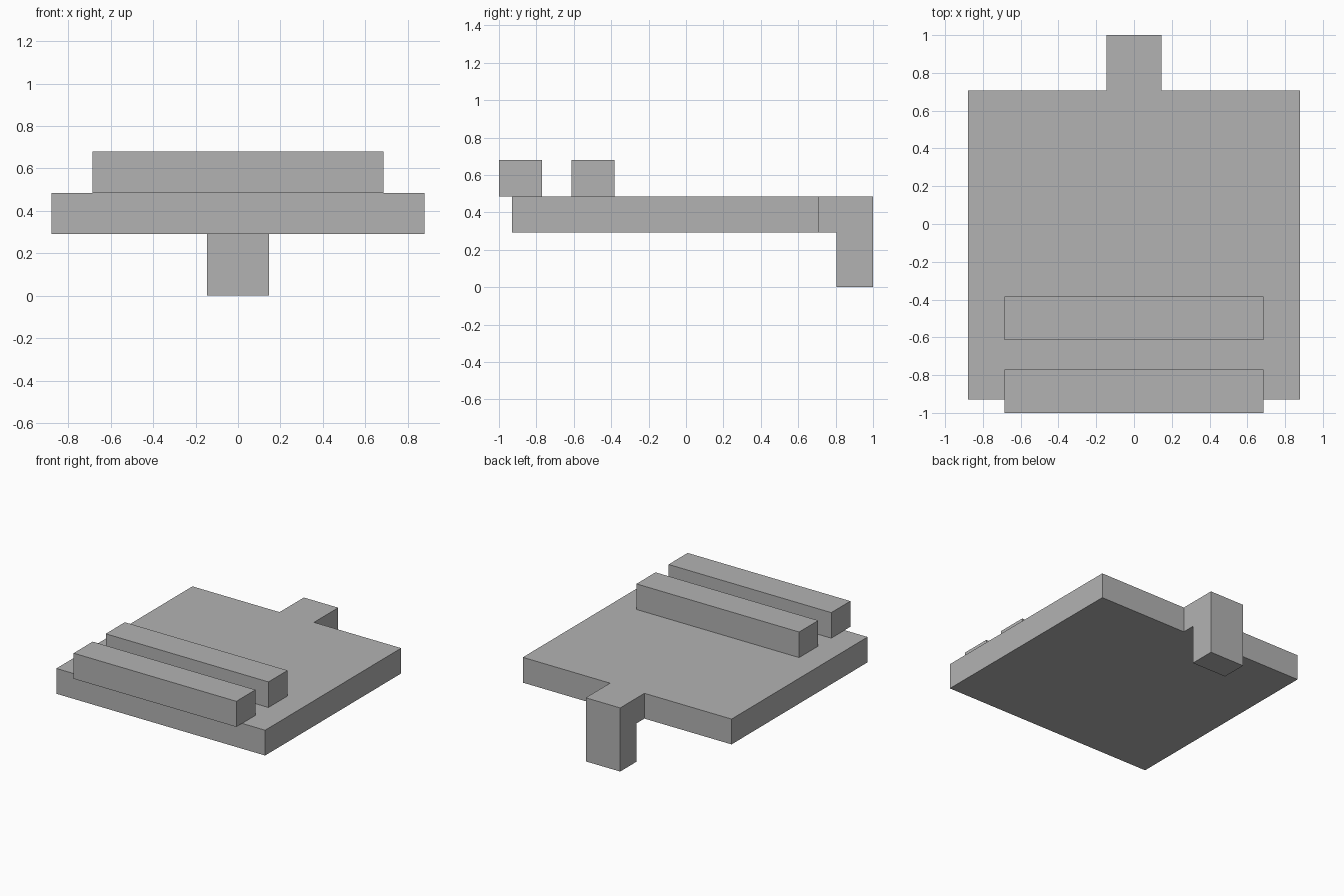
import bpy
import bmesh

cube = bpy.data.objects.get("Cube")
if cube:
    bpy.data.objects.remove(cube, do_unlink=True)

# Single plain grey
grey = bpy.data.materials.new("plain grey")
grey.use_nodes = True
colour = (0.45, 0.45, 0.45, 1)
grey.diffuse_color = colour
grey.node_tree.nodes["Principled BSDF"].inputs["Base Color"].default_value = colour


def side_profile(name, half_width, outline):
    """Extrude a (y, z) outline across x, centred on x = 0."""
    bm = bmesh.new()
    face = bm.faces.new([bm.verts.new((-half_width, y, z)) for y, z in outline])
    result = bmesh.ops.extrude_face_region(bm, geom=[face])
    moved = [v for v in result["geom"] if isinstance(v, bmesh.types.BMVert)]
    bmesh.ops.translate(bm, verts=moved, vec=(2 * half_width, 0, 0))
    bmesh.ops.recalc_face_normals(bm, faces=bm.faces)
    mesh = bpy.data.meshes.new(name)
    bm.to_mesh(mesh)
    bm.free()
    mesh.materials.append(grey)
    obj = bpy.data.objects.new(name, mesh)
    bpy.context.collection.objects.link(obj)
    return obj


def block(name, half_width, y0, y1, z0, z1):
    return side_profile(name, half_width, [(y0, z0), (y1, z0), (y1, z1), (y0, z1)])


UNDERSIDE, DECK, RIB_TOP = 0.292, 0.485, 0.68
PLATE_BACK = 0.708

# Flat main plate
block("base_plate", 0.88, -0.93, PLATE_BACK, UNDERSIDE, DECK)

# Two cross ribs, the front one overhanging the plate
for name, front in (("front_rib", -1.0), ("rear_rib", -0.613)):
    block(name, 0.686, front, front + 0.23, DECK, RIB_TOP)

# Hooked tab at the back, bent down to the ground
side_profile("rear_hook", 0.145, [
    (PLATE_BACK, UNDERSIDE), (0.805, UNDERSIDE), (0.805, 0),
    (1, 0), (1, DECK), (PLATE_BACK, DECK)])
